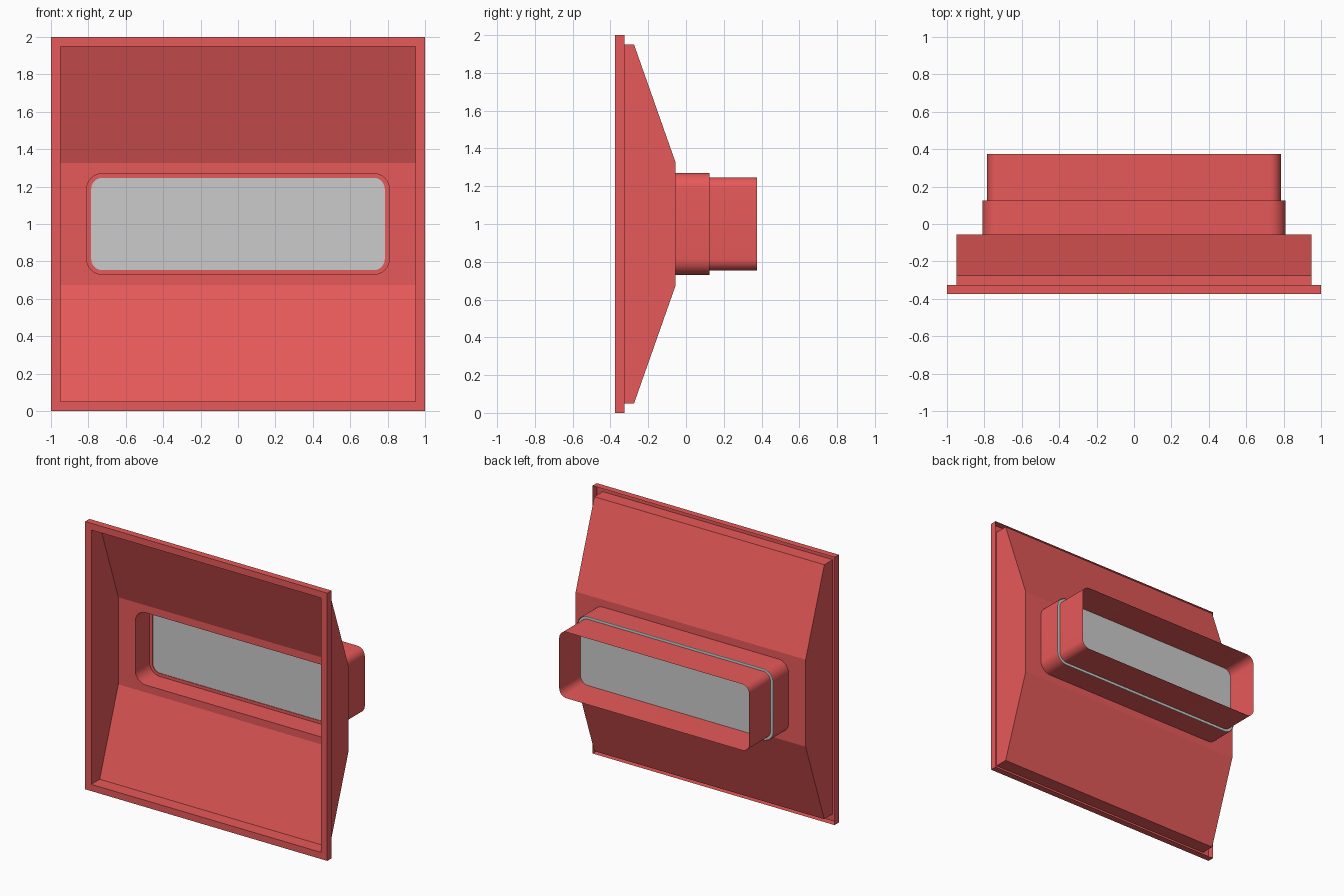
import bpy, bmesh, math

if "Cube" in bpy.data.objects:
    bpy.data.objects.remove(bpy.data.objects["Cube"])

ARC = 8  # segments in each rounded corner


def material(name, color):
    m = bpy.data.materials.new(name)
    m.diffuse_color = color
    m.use_nodes = True
    m.node_tree.nodes["Principled BSDF"].inputs["Base Color"].default_value = m.diffuse_color
    return m


def rounded_rect(half_w, half_h, radius, y):
    """Loop around (0, y, 1); radius 0 gives merged square corners."""
    pts = []
    for i, (sx, sz) in enumerate([(1, 1), (-1, 1), (-1, -1), (1, -1)]):
        for k in range(ARC + 1):
            a = math.pi / 2 * (i + k / ARC)
            pts.append((sx * (half_w - radius) + radius * math.cos(a), y,
                        1 + sz * (half_h - radius) + radius * math.sin(a)))
    return pts


def loft(name, sections, mat=None, cap=False):
    """Skin a sheet through a row of (half_w, half_h, radius, y) loops."""
    bm = bmesh.new()
    loops = [[bm.verts.new(p) for p in rounded_rect(*s)] for s in sections]
    n = len(loops[0])
    for a, b in zip(loops, loops[1:]):
        for i in range(n):
            j = (i + 1) % n
            bm.faces.new((a[i], a[j], b[j], b[i]))
    if cap:
        bm.faces.new(loops[0])
        bm.faces.new(loops[-1])
    bmesh.ops.remove_doubles(bm, verts=bm.verts, dist=1e-5)
    bmesh.ops.recalc_face_normals(bm, faces=bm.faces)
    mesh = bpy.data.meshes.new(name)
    bm.to_mesh(mesh)
    bm.free()
    if mat:
        mesh.materials.append(mat)
    ob = bpy.data.objects.new(name, mesh)
    bpy.context.collection.objects.link(ob)
    bpy.ops.object.select_all(action='DESELECT')
    ob.select_set(True)
    bpy.context.view_layer.objects.active = ob
    bpy.ops.object.shade_smooth_by_angle(angle=math.radians(15))
    return ob


red = material("red_paint", (0.8, 0.1, 0.1, 1))

# Flanged front frame, tapering hood and pierced back wall
loft("hood", [
    (1.0, 1.0, 0, -0.325),
    (1.0, 1.0, 0, -0.375),
    (0.95, 0.95, 0, -0.375),
    (0.95, 0.95, 0, -0.275),
    (0.95, 0.325, 0, -0.055),
    (0.81, 0.27, 0.085, -0.055),
], red)

# Wide collar behind the hood
loft("collar", [
    (0.81, 0.27, 0.085, -0.055),
    (0.81, 0.27, 0.085, 0.125),
], red)

# Narrow rear duct with its seating rim
loft("rear_duct", [
    (0.81, 0.27, 0.085, 0.112),
    (0.785, 0.247, 0.06, 0.112),
    (0.785, 0.247, 0.06, 0.375),
], red)

# Grey panel clamped between collar and duct
loft("panel", [
    (0.806, 0.266, 0.081, 0.116),
    (0.806, 0.266, 0.081, 0.124),
], cap=True)
